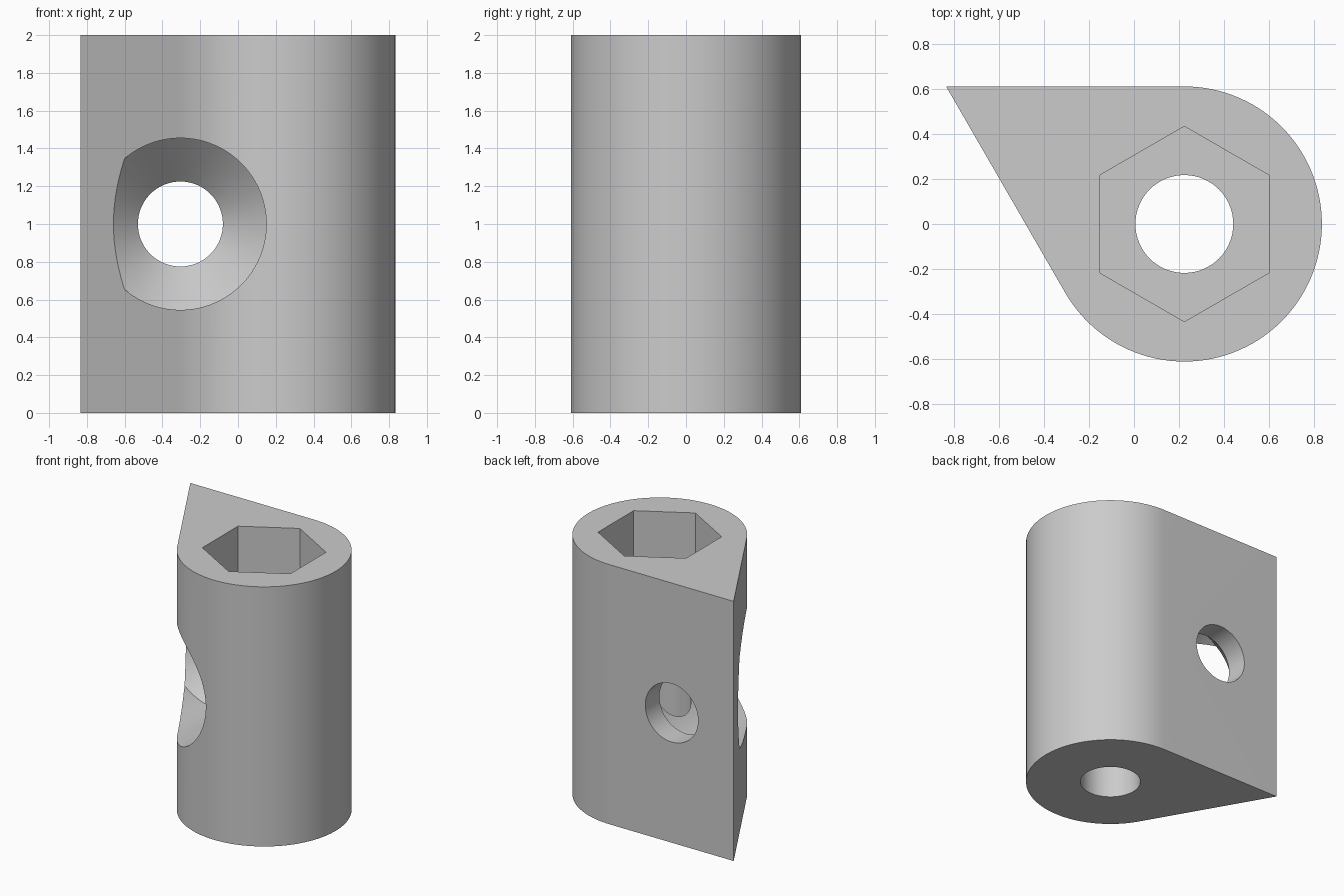
import bpy, bmesh
from math import cos, sin, pi, radians, sqrt
from mathutils import Vector

cube = bpy.data.objects.get("Cube")
if cube:
    bpy.data.objects.remove(cube, do_unlink=True)

R = 0.61                          # radius of the round barrel
H = 2.0                           # height
CX = R * (sqrt(3) - 1) / 2        # barrel axis, so the outline is centred on x
HOLE_X = -0.305                   # cross hole axis

grey = bpy.data.materials.new("plain grey")
grey.use_nodes = True
grey.diffuse_color = (0.6, 0.6, 0.6, 1)
grey.node_tree.nodes["Principled BSDF"].inputs["Base Color"].default_value = (0.6, 0.6, 0.6, 1)


def loft(name, rings):
    """Closed solid through a list of equal-length rings."""
    bm = bmesh.new()
    loops = [[bm.verts.new(p) for p in ring] for ring in rings]
    n = len(loops[0])
    for a, b in zip(loops, loops[1:]):
        for i in range(n):
            j = (i + 1) % n
            bm.faces.new((a[i], a[j], b[j], b[i]))
    bm.faces.new(loops[0])
    bm.faces.new(loops[-1])
    bmesh.ops.recalc_face_normals(bm, faces=bm.faces)
    mesh = bpy.data.meshes.new(name)
    bm.to_mesh(mesh)
    bm.free()
    mesh.materials.append(grey)
    obj = bpy.data.objects.new(name, mesh)
    bpy.context.collection.objects.link(obj)
    return obj


def circle(r, n, start=0.0):
    return [(r * cos(start + 2 * pi * i / n), r * sin(start + 2 * pi * i / n)) for i in range(n)]


def upright(r, n, z0, z1, start=0.0):
    return [[Vector((CX + u, v, z)) for u, v in circle(r, n, start)] for z in (z0, z1)]


# Teardrop body: barrel arc from one tangent point to the other, plus the pointed corner
SEG = 80
arc = [radians(-150 + 240 * i / SEG) for i in range(SEG + 1)]
outline = [(CX + R * cos(a), R * sin(a)) for a in arc] + [(CX - R * sqrt(3), R)]
body = loft("clamp_body", [[Vector((x, y, z)) for x, y in outline] for z in (0, H)])

# Vertical bore and hexagonal nut socket
bore = loft("bore_cutter", upright(0.217, 64, -0.2, H + 0.2))
socket = loft("socket_cutter", upright(0.433, 6, H - 0.45, H + 0.2, pi / 2))

# Countersunk cross hole, running front to back
steps = [(0.455, -1.0), (0.455, 0.208), (0.225, 0.438), (0.225, 1.0)]
cross = loft("cross_hole_cutter",
             [[Vector((HOLE_X + u, y, 1 + v)) for u, v in circle(r, 72)] for r, y in steps])

bpy.ops.object.select_all(action='DESELECT')
body.select_set(True)
bpy.context.view_layer.objects.active = body
for cutter in (bore, socket, cross):
    cutter.hide_render = True
    mod = body.modifiers.new(cutter.name, 'BOOLEAN')
    mod.operation = 'DIFFERENCE'
    mod.solver = 'EXACT'
    mod.object = cutter
    bpy.ops.object.modifier_apply(modifier=mod.name)
    bpy.data.objects.remove(cutter, do_unlink=True)

bpy.ops.object.shade_smooth_by_angle(angle=radians(25))
